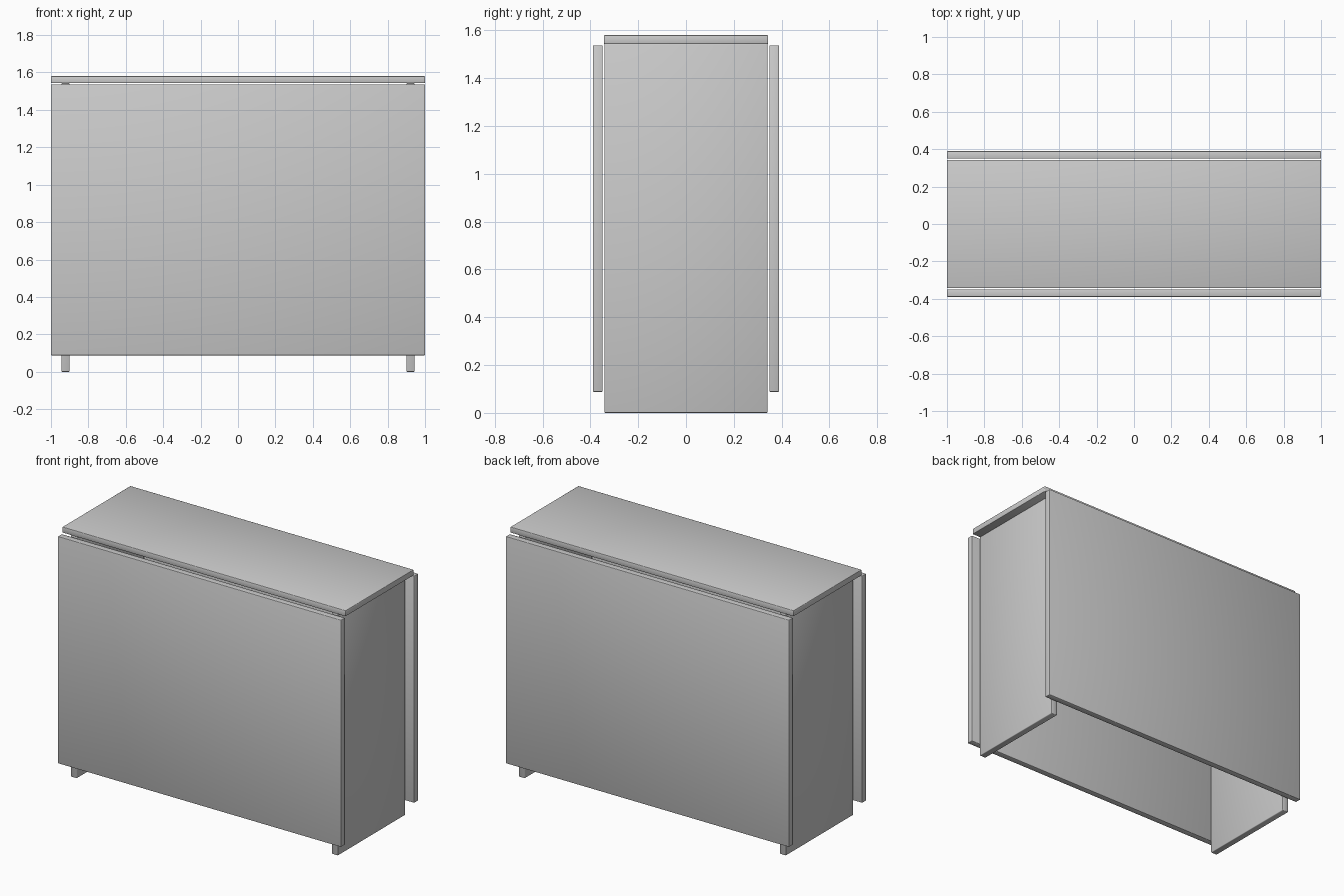
import bpy, math

if "Cube" in bpy.data.objects:
    bpy.data.objects.remove(bpy.data.objects["Cube"])


def board(name, lo, hi, bevel, segments=2):
    """Box between two corners with slightly eased edges."""
    size = [b - a for a, b in zip(lo, hi)]
    bpy.ops.mesh.primitive_cube_add(size=1, location=[(a + b) / 2 for a, b in zip(lo, hi)])
    ob = bpy.context.object
    ob.name = name
    ob.scale = size
    bpy.ops.object.transform_apply(location=False, rotation=False, scale=True)
    mod = ob.modifiers.new("eased_edges", 'BEVEL')
    mod.width = bevel
    mod.segments = segments
    bpy.ops.object.modifier_apply(modifier=mod.name)
    bpy.ops.object.shade_smooth_by_angle(angle=math.radians(50))
    return ob


# Fixed narrow top
board("table_top", (-1, -0.343, 1.543), (1, 0.343, 1.58), 0.003)

# Folded leaves hanging down at front and back
for name, s in (("front_leaf", -1), ("back_leaf", 1)):
    y0, y1 = sorted((s * 0.349, s * 0.389))
    board(name, (-1, y0, 0.088), (1, y1, 1.537), 0.003)

# Full-height end panels the top rests on
for name, s in (("left_panel", -1), ("right_panel", 1)):
    x0, x1 = sorted((s * 0.9, s * 0.944))
    board(name, (x0, -0.341, 0), (x1, 0.341, 1.543), 0.004)
